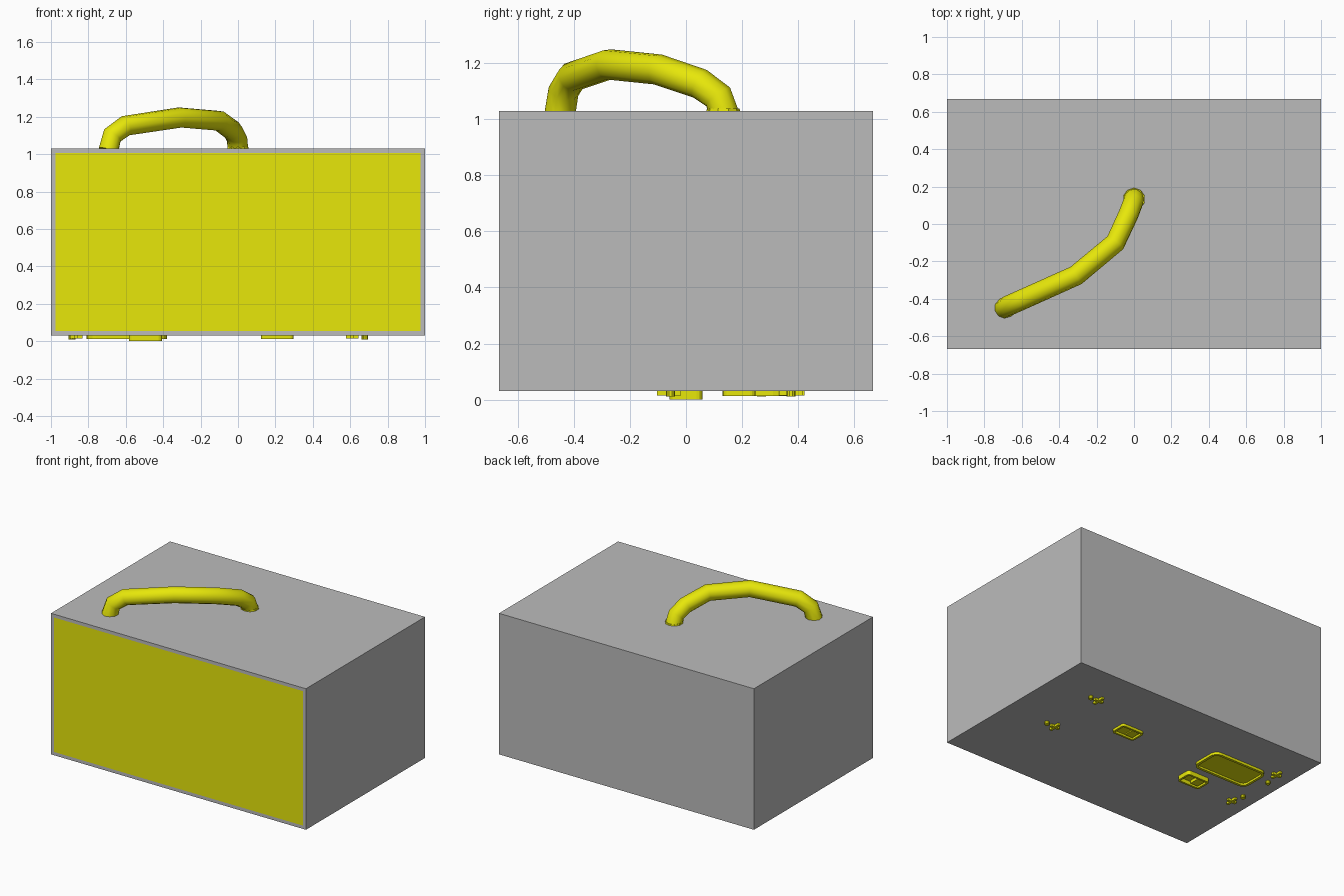
import bpy, bmesh, math

if "Cube" in bpy.data.objects:
    bpy.data.objects.remove(bpy.data.objects["Cube"])

BOT, TOP = 0.03, 1.03      # underside and top of the case
HX, HY = 1.0, 0.667        # half width, half depth


def material(name, rgb):
    m = bpy.data.materials.new(name)
    m.diffuse_color = (*rgb, 1)
    m.use_nodes = True
    m.node_tree.nodes["Principled BSDF"].inputs["Base Color"].default_value = m.diffuse_color
    return m


GREY = material("grey", (0.5, 0.5, 0.5))
YELLOW = material("yellow", (0.8, 0.8, 0.003))


def finish(name, bm, *mats):
    bmesh.ops.recalc_face_normals(bm, faces=bm.faces)
    me = bpy.data.meshes.new(name)
    bm.to_mesh(me)
    bm.free()
    for m in mats:
        me.materials.append(m)
    ob = bpy.data.objects.new(name, me)
    bpy.context.collection.objects.link(ob)
    return ob


def box(bm, x0, x1, y0, y1, z0, z1):
    vs = bmesh.ops.create_cube(bm, size=1)["verts"]
    for v in vs:
        v.co = ((x0 + x1) / 2 + v.co.x * (x1 - x0),
                (y0 + y1) / 2 + v.co.y * (y1 - y0),
                (z0 + z1) / 2 + v.co.z * (z1 - z0))


def tray(bm, x0, x1, y0, y1, r, rim, low, floor):
    """Rounded plate under the case with a raised rim and sunken middle."""
    pts = []
    corners = [(x1 - r, y1 - r), (x0 + r, y1 - r), (x0 + r, y0 + r), (x1 - r, y0 + r)]
    for i, (cx, cy) in enumerate(corners):
        for k in range(5):
            a = math.pi / 2 * (i + k / 4)
            pts.append((cx + r * math.cos(a), cy + r * math.sin(a)))
    bottom = bm.faces.new([bm.verts.new((x, y, low)) for x, y in pts])
    edges = list(bottom.edges)
    walls = bmesh.ops.extrude_edge_only(bm, edges=edges)["geom"]
    for v in walls:
        if isinstance(v, bmesh.types.BMVert):
            v.co.z = BOT
    bmesh.ops.inset_region(bm, faces=[bottom], thickness=rim)
    verts = list(bottom.verts)
    new = bmesh.ops.extrude_face_region(bm, geom=[bottom])["geom"]
    for v in new:
        if isinstance(v, bmesh.types.BMVert):
            v.co.z = floor
    if bottom.is_valid:
        bm.faces.remove(bottom)


# case with a yellow front panel
bm = bmesh.new()
box(bm, -HX, HX, -HY, HY, BOT, TOP)
bm.normal_update()
front = min(bm.faces, key=lambda f: f.calc_center_median().y)
bmesh.ops.inset_region(bm, faces=[front], thickness=0.033)
front.material_index = 1
finish("case", bm, GREY, YELLOW)

# carrying handle
path = [(-0.692, -0.45, 1.02), (-0.672, -0.437, 1.10), (-0.60, -0.405, 1.152),
        (-0.31, -0.275, 1.196), (-0.10, -0.10, 1.178), (-0.03, 0.05, 1.127),
        (-0.005, 0.115, 1.08), (0, 0.135, 1.02)]
cu = bpy.data.curves.new("handle", 'CURVE')
cu.dimensions = '3D'
cu.bevel_depth = 0.055
cu.bevel_resolution = 3
cu.use_fill_caps = True
sp = cu.splines.new('POLY')
sp.points.add(len(path) - 1)
for p, c in zip(sp.points, path):
    p.co = (*c, 1)
cu.materials.append(YELLOW)
handle = bpy.data.objects.new("handle", cu)
bpy.context.collection.objects.link(handle)
bpy.context.view_layer.objects.active = handle
handle.select_set(True)
bpy.ops.object.convert(target='MESH')
bpy.ops.object.shade_smooth_by_angle(angle=math.radians(50))

# flange at the rear end of the handle
bm = bmesh.new()
bmesh.ops.create_cone(bm, cap_ends=True, segments=10, radius1=0.06, radius2=0.058, depth=0.01)
bmesh.ops.translate(bm, vec=(0, 0.133, TOP + 0.004), verts=bm.verts)
finish("handle_flange", bm, YELLOW)

# battery cover and two switches on the underside
bm = bmesh.new()
tray(bm, -0.81, -0.38, 0.13, 0.36, 0.05, 0.018, 0.012, 0.026)
finish("battery_cover", bm, YELLOW)
for name, cx, cy, low in (("switch_a", 0.21, 0.19, 0.012), ("switch_b", -0.495, 0.0, 0.0)):
    bm = bmesh.new()
    tray(bm, cx - 0.088, cx + 0.088, cy - 0.058, cy + 0.058, 0.02, 0.014, low, 0.026)
    box(bm, cx - 0.065, cx - 0.005, cy - 0.035, cy + 0.035, low + 0.006, 0.028)
    finish(name, bm, YELLOW)

# cross marks and studs near the corners of the underside
marks = [(0.61, 0.375, 0.675, 0.375), (0.61, -0.06, 0.68, -0.055),
         (-0.865, -0.06, -0.885, 0.03), (-0.87, 0.38, -0.89, 0.27)]
for i, (cx, cy, sx, sy) in enumerate(marks):
    bm = bmesh.new()
    box(bm, cx - 0.033, cx + 0.033, cy - 0.009, cy + 0.009, 0.014, BOT)
    box(bm, cx - 0.009, cx + 0.009, cy - 0.043, cy + 0.043, 0.014, BOT)
    stud = bmesh.ops.create_cone(bm, cap_ends=True, segments=10, radius1=0.016,
                                 radius2=0.016, depth=0.02)["verts"]
    bmesh.ops.translate(bm, vec=(sx, sy, 0.02), verts=stud)
    finish(f"cross_mark_{i + 1}", bm, YELLOW)
